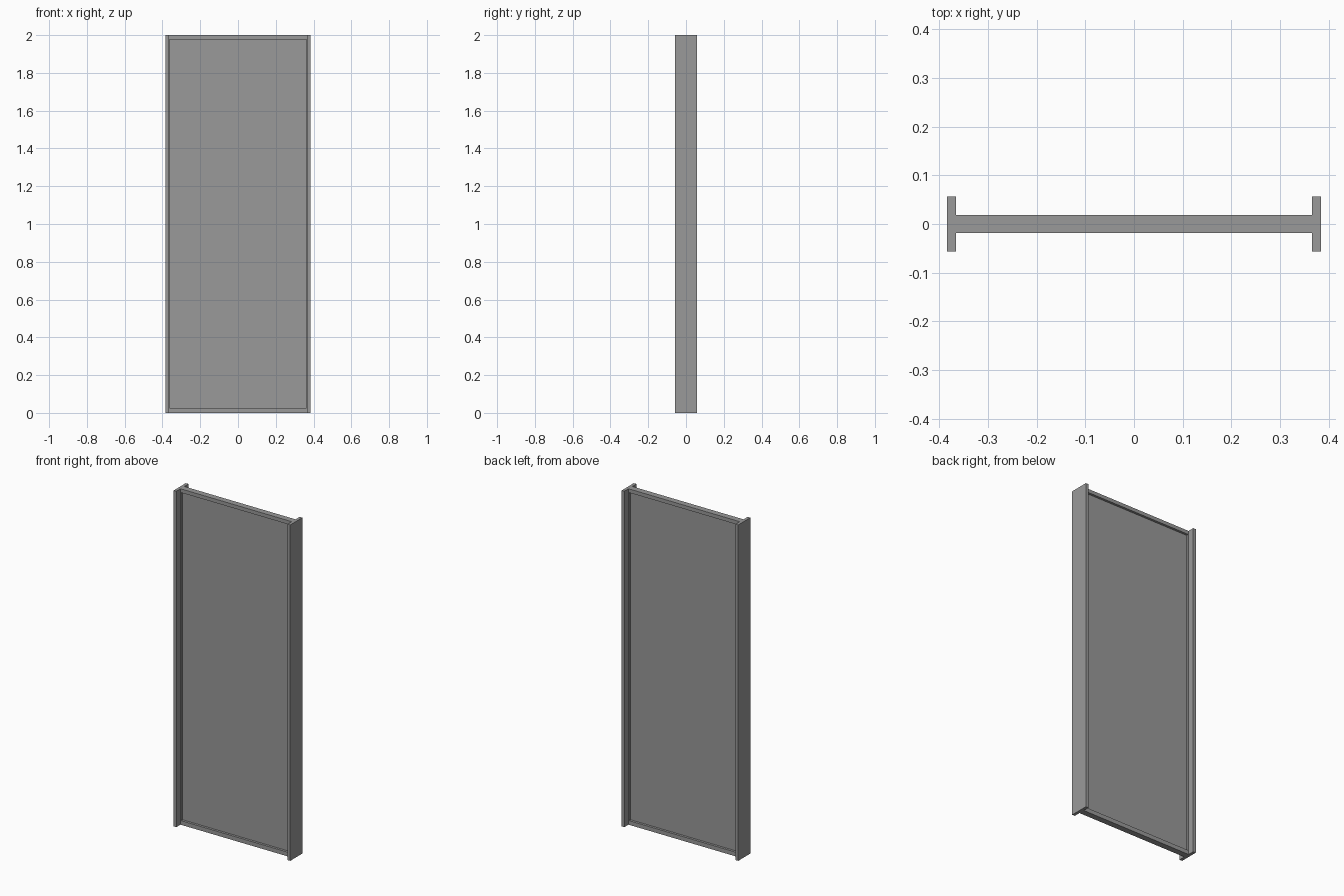
import bpy

if "Cube" in bpy.data.objects:
    bpy.data.objects.remove(bpy.data.objects["Cube"])

# Dark grey finish shared by all parts
grey = bpy.data.materials.new("dark_grey")
grey.diffuse_color = (0.32, 0.32, 0.32, 1)
grey.use_nodes = True
grey.node_tree.nodes["Principled BSDF"].inputs["Base Color"].default_value = grey.diffuse_color

def box(name, lo, hi):
    """Axis-aligned box between two corners."""
    size = [b - a for a, b in zip(lo, hi)]
    centre = [(a + b) / 2 for a, b in zip(lo, hi)]
    bpy.ops.mesh.primitive_cube_add(size=1, location=centre)
    ob = bpy.context.object
    ob.name = name
    ob.scale = size
    bpy.ops.object.transform_apply(location=True, rotation=False, scale=True)
    ob.data.materials.append(grey)
    return ob

HALF_W, POST_T, POST_D = 0.384, 0.018, 0.057
RAIL_D, PANEL_D, HEIGHT = 0.018, 0.004, 2.0
INNER = HALF_W - POST_T
STILE = INNER - 0.003
BOTTOM, TOP = 0.025, 1.978

# Deep side jambs and the slim stiles holding the panel
for side, s in (("left", -1), ("right", 1)):
    x = sorted((s * INNER, s * HALF_W))
    box(side + "_jamb", (x[0], -POST_D, 0), (x[1], POST_D, HEIGHT))
    x = sorted((s * STILE, s * INNER))
    box(side + "_stile", (x[0], -RAIL_D, BOTTOM), (x[1], RAIL_D, TOP))

# Top and bottom rails
box("bottom_rail", (-INNER, -RAIL_D, 0), (INNER, RAIL_D, BOTTOM))
box("top_rail", (-INNER, -RAIL_D, TOP), (INNER, RAIL_D, HEIGHT))

# Thin recessed panel
box("panel", (-STILE, -PANEL_D, BOTTOM), (STILE, PANEL_D, TOP))
